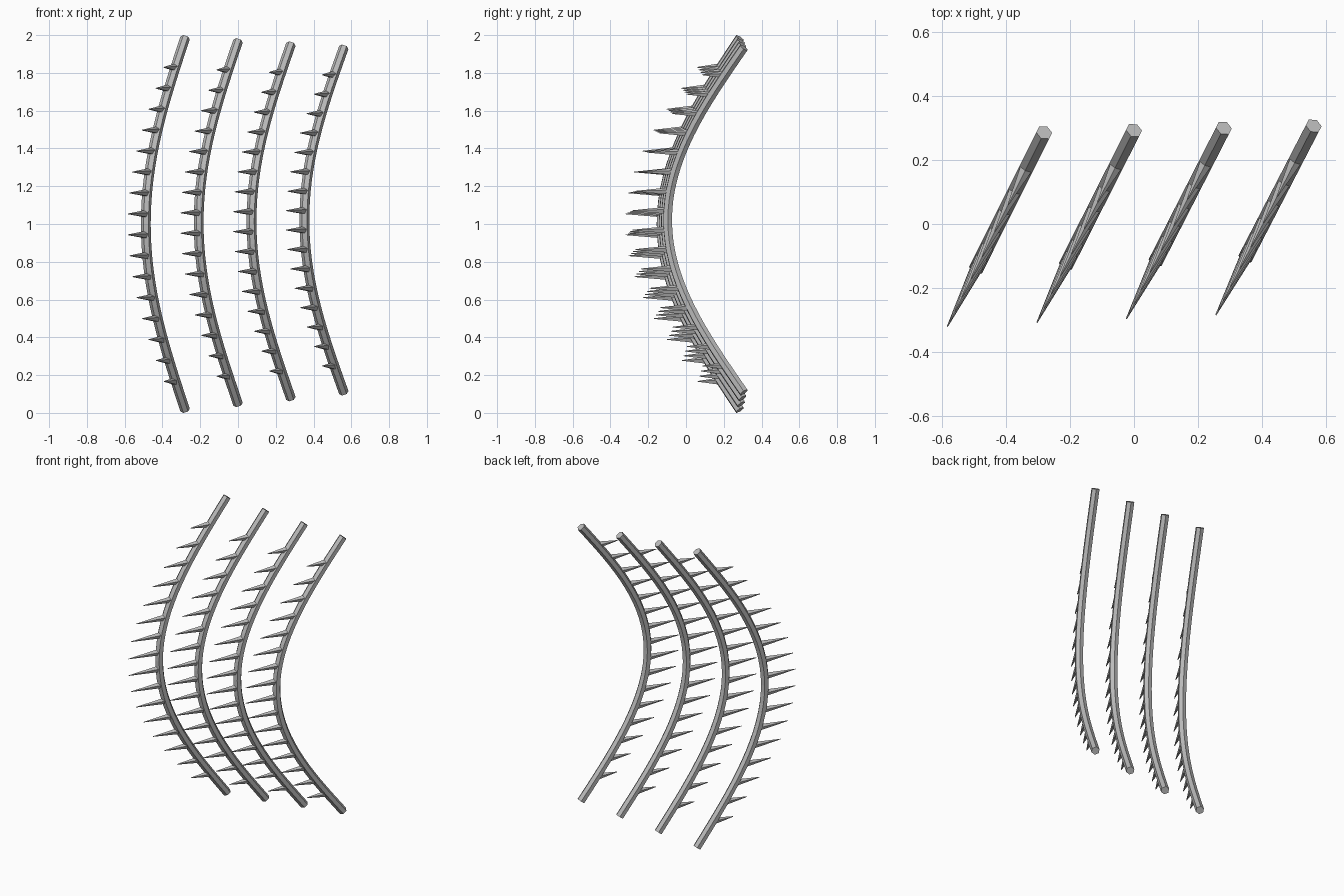
import bpy, bmesh
from math import sin, cos, pi
from mathutils import Matrix, Vector

if "Cube" in bpy.data.objects:
    bpy.data.objects.remove(bpy.data.objects["Cube"], do_unlink=True)

BARS, SPIKES, STEPS, SIDES = 4, 16, 32, 6
BAR_RADIUS, SPIKE_RADIUS, SPIKE_START = 0.026, 0.02, 0.012

grey = bpy.data.materials.new("steel grey")
grey.use_nodes = True
colour = (0.5, 0.5, 0.5, 1)
grey.diffuse_color = colour
grey.node_tree.nodes["Principled BSDF"].inputs["Base Color"].default_value = colour


def finish(bm, name):
    bmesh.ops.recalc_face_normals(bm, faces=bm.faces)
    mesh = bpy.data.meshes.new(name)
    bm.to_mesh(mesh)
    bm.free()
    mesh.materials.append(grey)
    obj = bpy.data.objects.new(name, mesh)
    bpy.context.collection.objects.link(obj)


for i in range(BARS):
    # Each bar bows out along one horizontal direction in a half sine wave
    out = Vector((-0.302, -0.605 + 0.007 * i, 0)).normalized()
    side = out.cross(Vector((0, 0, 1)))
    bulge = 0.466 - 0.004 * i
    low = Vector((-0.28 + 0.28 * i, 0.285 + 0.007 * i, 0.015 + 0.031 * i))
    height = 1.97 - 0.048 * i

    def spine(t):
        return low + Vector((0, 0, height * t)) + out * bulge * sin(pi * t)

    # Curved bar, swept as rings square to the path
    bm = bmesh.new()
    rings = []
    for s in range(STEPS + 1):
        t = s / STEPS
        tangent = Vector((0, 0, height)) + out * bulge * pi * cos(pi * t)
        across = side.cross(tangent).normalized()
        angles = [2 * pi * k / SIDES for k in range(SIDES)]
        rings.append([bm.verts.new(spine(t) + BAR_RADIUS * (across * cos(a) + side * sin(a)))
                      for a in angles])
    for a, b in zip(rings, rings[1:]):
        for k in range(SIDES):
            n = (k + 1) % SIDES
            bm.faces.new((a[k], a[n], b[n], b[k]))
    bm.faces.new(rings[0])
    bm.faces.new(rings[-1])
    finish(bm, f"curved_bar_{i + 1}")

    # Row of level spikes, longest at the middle of the bar
    bm = bmesh.new()
    for j in range(SPIKES):
        t = 0.077 + 0.844 * j / (SPIKES - 1)
        tip = 0.113 + 0.099 * sin(pi * t)
        place = (Matrix.Translation(spine(t) + out * (SPIKE_START + tip) / 2)
                 @ out.to_track_quat("Z", "Y").to_matrix().to_4x4())
        bmesh.ops.create_cone(bm, cap_ends=True, segments=5, radius1=SPIKE_RADIUS,
                              radius2=0.002, depth=tip - SPIKE_START, matrix=place)
    finish(bm, f"spike_row_{i + 1}")
